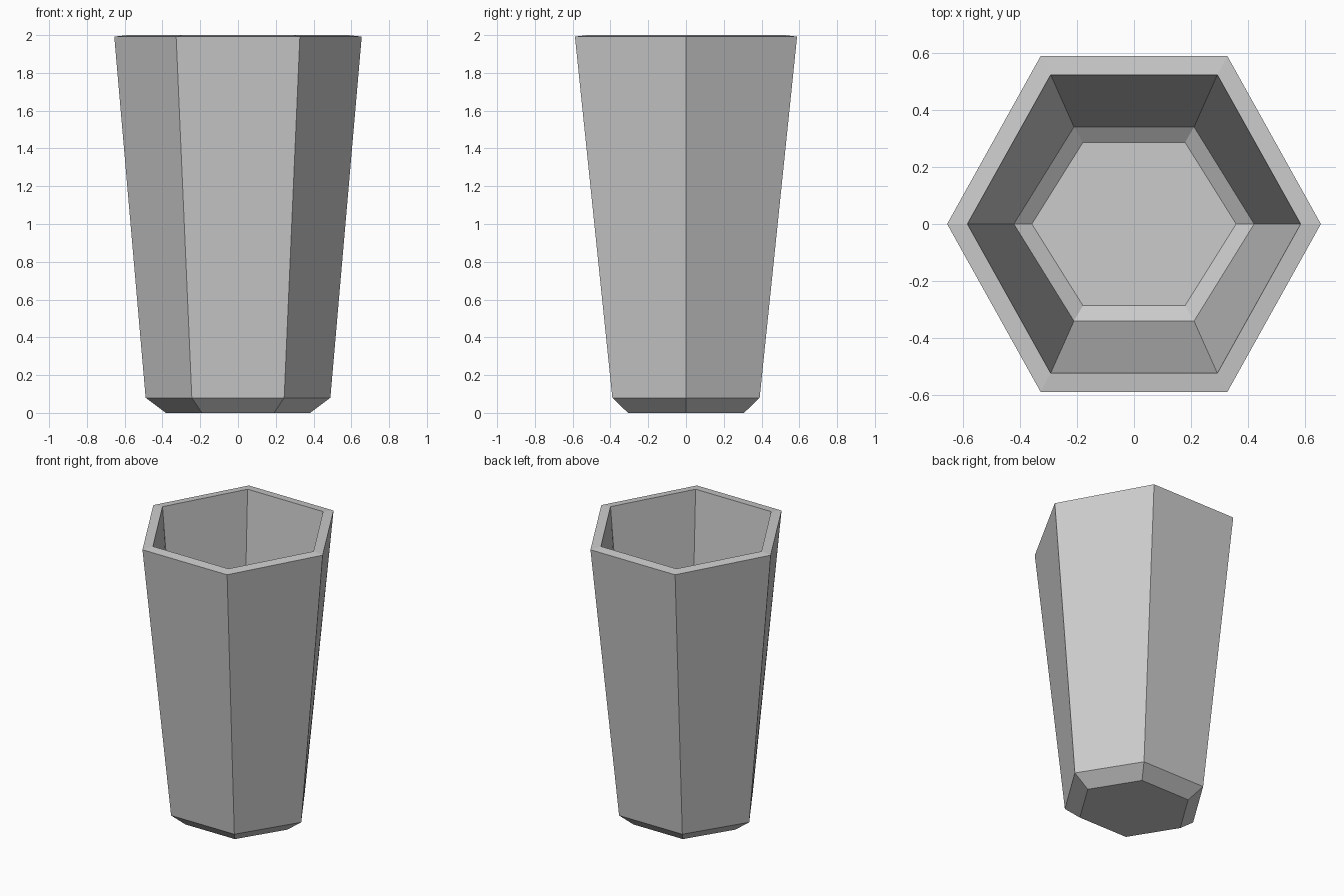
import bpy
import bmesh

if "Cube" in bpy.data.objects:
    bpy.data.objects.remove(bpy.data.objects["Cube"])

# Hexagonal rings of the cup wall: corner x, flat-side y, height z
# Outside from the base up to the rim, then inside down to the floor
RINGS = [
    (0.382, 0.307, 0.0),
    (0.489, 0.390, 0.08),
    (0.655, 0.588, 1.992),
    (0.584, 0.523, 2.0),
    (0.421, 0.340, 0.108),
    (0.358, 0.286, 0.068),
]


def hex_ring(bm, x, y, z):
    corners = [(x, 0), (x / 2, y), (-x / 2, y), (-x, 0), (-x / 2, -y), (x / 2, -y)]
    return [bm.verts.new((cx, cy, z)) for cx, cy in corners]


# Cup: wall bands between rings, closed by the base and the inner floor
bm = bmesh.new()
rings = [hex_ring(bm, *r) for r in RINGS]
for a, b in zip(rings, rings[1:]):
    for i in range(6):
        j = (i + 1) % 6
        bm.faces.new((a[i], a[j], b[j], b[i]))
bm.faces.new(rings[0][::-1])
bm.faces.new(rings[-1])
bmesh.ops.recalc_face_normals(bm, faces=bm.faces)

mesh = bpy.data.meshes.new("hexagonal_cup")
bm.to_mesh(mesh)
bm.free()
bpy.context.collection.objects.link(bpy.data.objects.new("hexagonal_cup", mesh))
